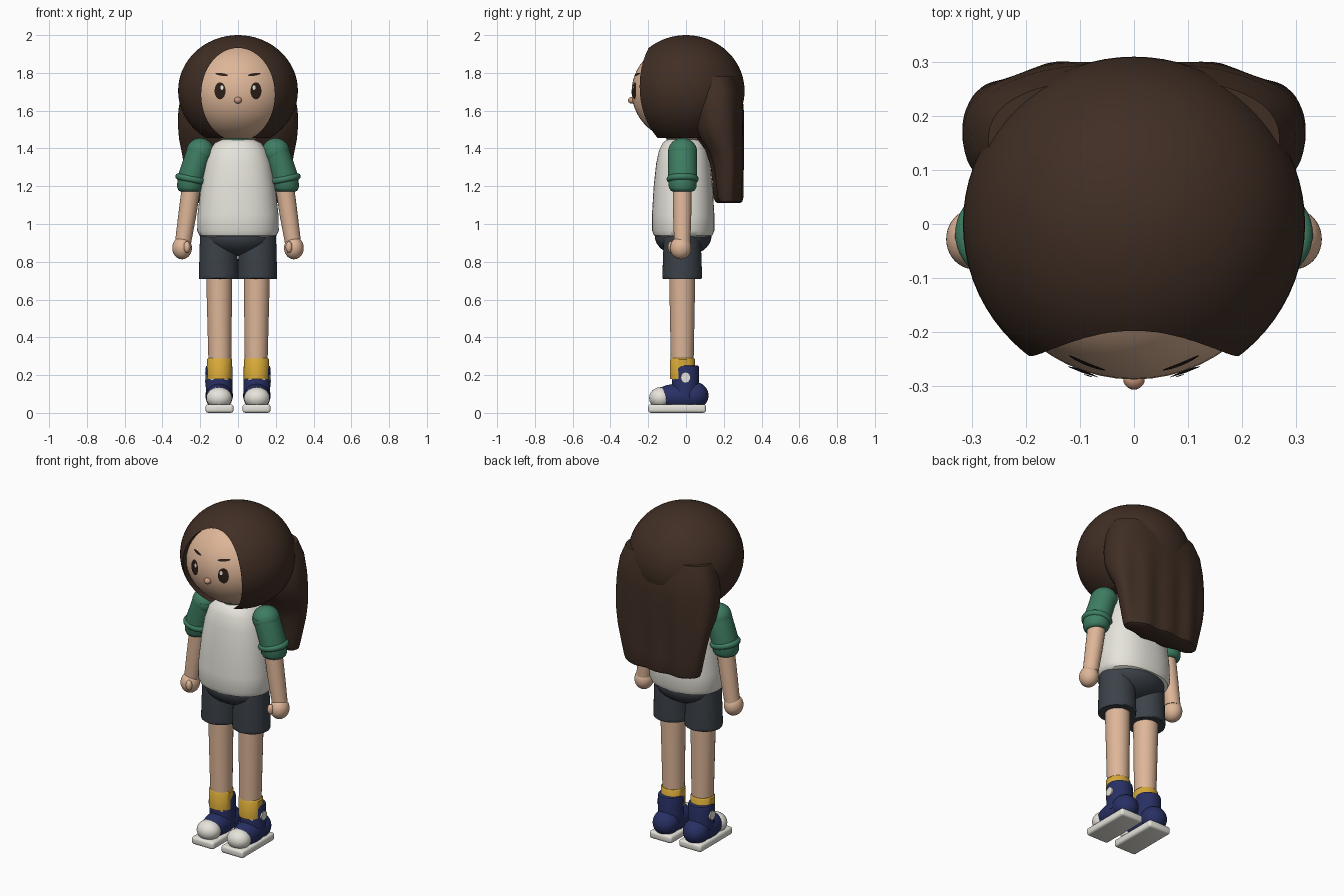
import bpy, bmesh, math
from mathutils import Matrix, Vector

cube = bpy.data.objects.get("Cube")
if cube:
    bpy.data.objects.remove(cube, do_unlink=True)


def material(name, *srgb):
    lin = [((c / 255 + 0.055) / 1.055) ** 2.4 for c in srgb] + [1]
    m = bpy.data.materials.new(name)
    m.use_nodes = True
    m.diffuse_color = lin
    bsdf = m.node_tree.nodes["Principled BSDF"]
    bsdf.inputs["Base Color"].default_value = lin
    bsdf.inputs["Roughness"].default_value = 0.8
    return m


HAIR = material("dark brown hair", 64, 46, 36)
SKIN = material("skin", 222, 182, 152)
NOSE = material("nose pink", 208, 154, 126)
GREEN = material("sleeve green", 62, 125, 98)
WHITE = material("off white", 230, 228, 219)
SHORTS = material("charcoal shorts", 60, 66, 73)
SOCK = material("mustard sock", 216, 170, 56)
SHOE = material("navy shoe", 40, 48, 100)
DARK = material("eye dark", 44, 30, 23)
parts = []


def finish(name, bm, mat, recalc=True):
    if recalc:
        bmesh.ops.recalc_face_normals(bm, faces=bm.faces)
    mesh = bpy.data.meshes.new(name)
    bm.to_mesh(mesh)
    bm.free()
    if mat:
        mesh.materials.append(mat)
    ob = bpy.data.objects.new(name, mesh)
    bpy.context.collection.objects.link(ob)
    parts.append(ob)
    return ob


def ellipsoid(name, mat, center, radii, seg=40):
    bm = bmesh.new()
    mat4 = Matrix.Translation(center) @ Matrix.Diagonal((*radii, 1))
    bmesh.ops.create_uvsphere(bm, u_segments=seg, v_segments=seg // 2, radius=1, matrix=mat4)
    return finish(name, bm, mat)


def loft(name, mat, rings, power=2.0, seg=40):
    """Stack of superellipse rings: z, centre x, centre y, radius x, radius y."""
    bm = bmesh.new()
    loops = []
    for z, cx, cy, rx, ry in rings:
        loop = []
        for i in range(seg):
            a = math.tau * i / seg
            c, s = math.cos(a), math.sin(a)
            x = math.copysign(abs(c) ** (2 / power), c)
            y = math.copysign(abs(s) ** (2 / power), s)
            loop.append(bm.verts.new((cx + rx * x, cy + ry * y, z)))
        loops.append(loop)
    for a, b in zip(loops, loops[1:]):
        for i in range(seg):
            j = (i + 1) % seg
            bm.faces.new((a[i], a[j], b[j], b[i]))
    bm.faces.new(loops[0])
    bm.faces.new(loops[-1])
    return finish(name, bm, mat)


def box(name, mat, center, size, rot=None, bevel=0.0):
    bm = bmesh.new()
    m = Matrix.Translation(center) @ (rot or Matrix()) @ Matrix.Diagonal((*size, 1))
    bmesh.ops.create_cube(bm, size=1, matrix=m)
    if bevel:
        bmesh.ops.bevel(bm, geom=bm.edges[:], offset=bevel, segments=3, profile=0.5, affect='EDGES')
    return finish(name, bm, mat)


def disc(name, mat, center, axis, radius_a, radius_b, depth):
    bm = bmesh.new()
    turn = Matrix.Rotation(math.pi / 2, 4, axis)
    m = Matrix.Translation(center) @ turn @ Matrix.Diagonal((radius_a, radius_b, 1, 1))
    bmesh.ops.create_cone(bm, cap_ends=True, segments=64, radius1=1, radius2=1, depth=depth, matrix=m)
    return finish(name, bm, mat)


def torus(name, mat, center, major, minor, tilt=0.0, seg=40, sides=12):
    bm = bmesh.new()
    m = Matrix.Translation(center) @ Matrix.Rotation(tilt, 4, 'Y')
    grid = []
    for i in range(seg):
        a = math.tau * i / seg
        row = []
        for k in range(sides):
            b = math.tau * k / sides
            r = major + minor * math.cos(b)
            row.append(bm.verts.new(m @ Vector((r * math.cos(a), r * math.sin(a), minor * math.sin(b)))))
        grid.append(row)
    for i in range(seg):
        for k in range(sides):
            p, q, n = grid[i], grid[(i + 1) % seg], (k + 1) % sides
            bm.faces.new((p[k], q[k], q[n], p[n]))
    return finish(name, bm, mat)


# Head, nose and painted face
HEAD, HR = Vector((0, 0, 1.70)), Vector((0.288, 0.288, 0.265))
ellipsoid("head", SKIN, HEAD, HR, 56)
ellipsoid("nose", NOSE, (0, -0.287, 1.655), (0.02, 0.02, 0.018), 20)


def face_patch(name, mat, x, z, rx, rz, lift, tilt=0.0, seg=28):
    bm = bmesh.new()

    def on_head(px, pz):
        k = 1 - (px / HR.x) ** 2 - ((pz - HEAD.z) / HR.z) ** 2
        return bm.verts.new((px, -HR.y * math.sqrt(k) - lift, pz))
    rim = []
    for i in range(seg):
        a = math.tau * i / seg
        u, v = rx * math.cos(a), rz * math.sin(a)
        rim.append(on_head(x + u * math.cos(tilt) - v * math.sin(tilt),
                           z + u * math.sin(tilt) + v * math.cos(tilt)))
    mid = on_head(x, z)
    for i in range(seg):
        bm.faces.new((mid, rim[i], rim[(i + 1) % seg]))
    finish(name, bm, mat, recalc=False)


# Hair cap with an oval face opening
cap = ellipsoid("hair_cap", HAIR, (0, 0, 1.705), (0.317, 0.31, 0.295), 72)
opening = disc("face_opening_cutter", None, (0, -0.3, 1.685), 'X', 0.195, 0.247, 0.5)
under = box("hair_underside_cutter", None, (0, 0, 1.255), (1, 1, 0.4))
bpy.context.view_layer.objects.active = cap
for cutter in (opening, under):
    mod = cap.modifiers.new("cut", 'BOOLEAN')
    mod.operation, mod.solver, mod.object = 'DIFFERENCE', 'EXACT', cutter
    bpy.ops.object.modifier_apply(modifier=mod.name)
    parts.remove(cutter)
    bpy.data.objects.remove(cutter, do_unlink=True)

# Long hair hanging behind: z, half width, front y, back y
fall = [(1.78, .27, .03, .27), (1.70, .30, .02, .298), (1.60, .316, .02, .306), (1.52, .318, .035, .308),
        (1.45, .312, .07, .308), (1.39, .30, .115, .307), (1.31, .285, .14, .306), (1.22, .265, .15, .305),
        (1.14, .247, .155, .304), (1.118, .24, .165, .298), (1.11, .225, .18, .285)]
hair = loft("hair_back", HAIR, [(z, 0, (f + b) / 2, w, (b - f) / 2) for z, w, f, b in fall], 2.5, 80)
for v in hair.data.vertices:
    # Soft vertical locks, deeper toward the tips
    depth = 0.006 * min(1, max(0, (1.7 - v.co.z) / 0.3))
    v.co.y -= depth * (1 - math.cos(v.co.x * 42))

# Shirt body and collar
shirt = [(.93, .185, .135), (.94, .205, .155), (.965, .216, .165), (1.05, .214, .165), (1.2, .197, .156),
         (1.32, .176, .143), (1.39, .153, .128), (1.43, .122, .108), (1.45, .08, .08)]
loft("shirt_body", WHITE, [(z, 0, -.015, rx, ry) for z, rx, ry in shirt], 2.3, 56)
torus("collar", GREEN, (0, -.02, 1.447), .07, .014)
loft("neck", SKIN, [(1.40, 0, -.01, .06, .06), (1.50, 0, -.01, .06, .06)])

# Shorts hips
ellipsoid("shorts_hips", SHORTS, (0, -.015, .935), (.19, .15, .105))

for s, side in ((1, "left"), (-1, "right")):
    # Face
    face_patch(side + "_eye", DARK, s * .095, 1.705, .029, .045, .004)
    face_patch(side + "_eye_glint", WHITE, s * .085, 1.722, .008, .012, .007)
    face_patch(side + "_brow", DARK, s * .087, 1.792, .034, .007, .004, s * .15)

    # Sleeve and cuff
    ellipsoid(side + "_shoulder", GREEN, (s * .2, -.018, 1.382), (.074, .077, .073))
    sleeve = [(1.395, .198, .073), (1.25, .247, .074), (1.195, .252, .07), (1.178, .253, .062), (1.172, .254, .05)]
    loft(side + "_sleeve", GREEN, [(z, s * x, -.018, r, r + .003) for z, x, r in sleeve])
    torus(side + "_cuff", GREEN, (s * .248, -.018, 1.238), .067, .018, -s * .2)

    # Arm, hand and thumb
    arm = [(1.2, .247, .05), (1.05, .268, .048), (.9, .291, .043)]
    loft(side + "_arm", SKIN, [(z, s * x, -.02, r, r) for z, x, r in arm])
    ellipsoid(side + "_hand", SKIN, (s * .296, -.028, .873), (.052, .056, .06))
    ellipsoid(side + "_thumb", SKIN, (s * .27, -.078, .878), (.018, .018, .03), 20)

    # Shorts leg, leg and sock
    leg = [(.95, .098, .097), (.73, .104, .105), (.713, .104, .104), (.708, .104, .098)]
    loft(side + "_shorts_leg", SHORTS, [(z, s * .103, -.02, a, b) for z, a, b in leg])
    loft(side + "_leg", SKIN, [(.78, s * .1, -.02, .07, .07), (.25, s * .096, -.02, .06, .06)])
    loft(side + "_sock", SOCK, [(.18, s * .098, -.018, .066, .066), (.283, s * .098, -.018, .067, .066),
                                (.29, s * .098, -.018, .061, .061)])

    # Shoe
    ankle = [(.08, .07), (.235, .072), (.247, .069), (.25, .064)]
    loft(side + "_shoe_ankle", SHOE, [(z, s * .1, -.002, r, r) for z, r in ankle])
    ellipsoid(side + "_shoe_heel", SHOE, (s * .1, .045, .092), (.073, .074, .072))
    ellipsoid(side + "_shoe_body", SHOE, (s * .1, -.035, .085), (.071, .14, .07))
    ellipsoid(side + "_toe_cap", WHITE, (s * .1, -.133, .079), (.068, .062, .057))
    box(side + "_sole", WHITE, (s * .098, -.047, .023), (.148, .306, .045), bevel=.014)
    disc(side + "_ankle_patch", WHITE, (s * .17, -.002, .187), 'Y', .026, .026, .012)
    for z in (.18, .205):
        for k in (1, -1):
            rot = Matrix.Rotation(k * .45, 4, 'Z') @ Matrix.Rotation(k * .3, 4, 'Y')
            box(side + "_lace", WHITE, (s * .1 + k * .03, -.067, z), (.03, .008, .008), rot)

# Smooth shading with sharp edges kept
bpy.ops.object.select_all(action='DESELECT')
for ob in parts:
    ob.select_set(True)
bpy.context.view_layer.objects.active = parts[0]
bpy.ops.object.shade_smooth_by_angle(angle=math.radians(40))
